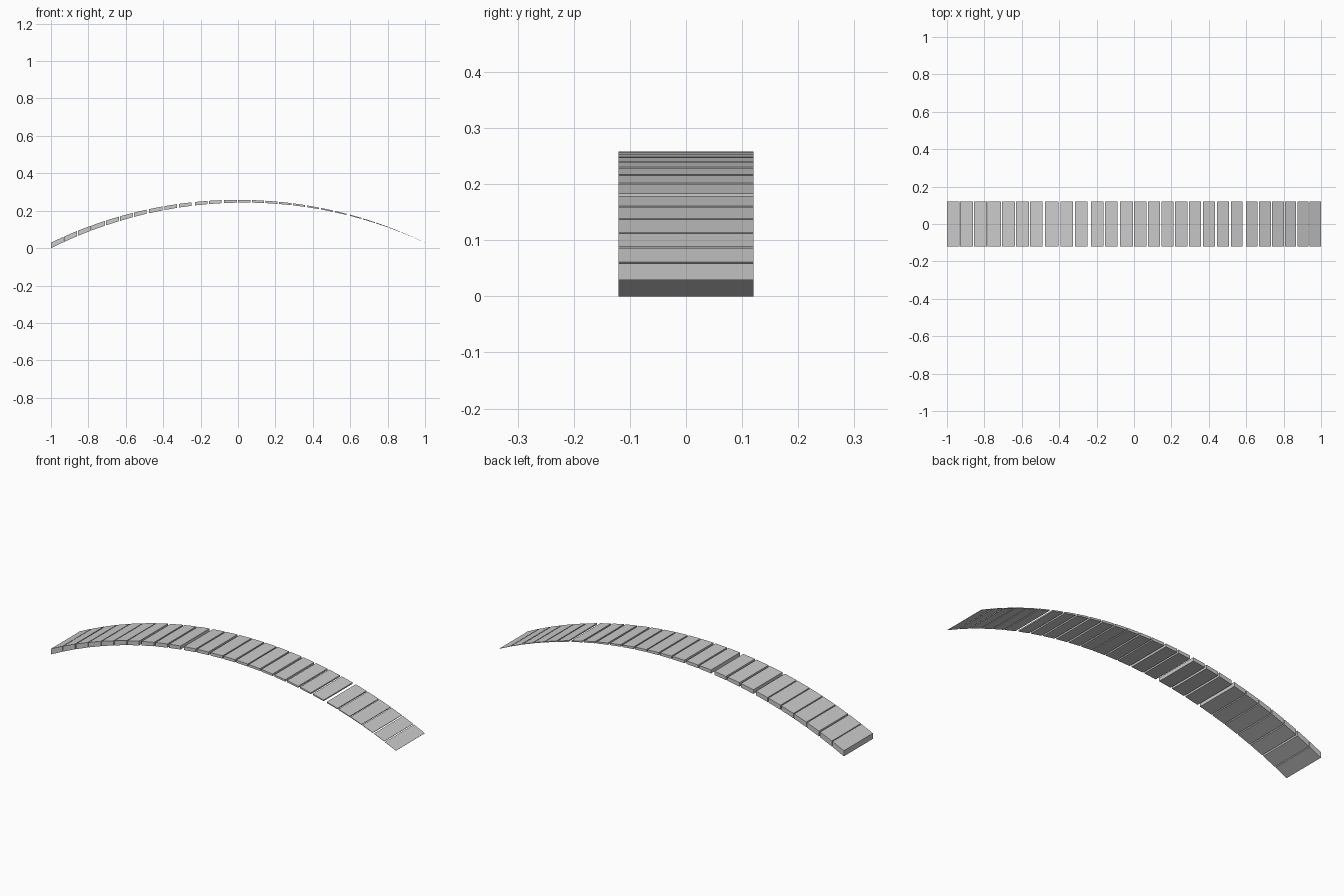
import bpy, math

if "Cube" in bpy.data.objects:
    bpy.data.objects.remove(bpy.data.objects["Cube"])

HALF_WIDTH = 0.12
R = 2.30          # radius of the arched top
PEAK = 0.258

# left edge and right edge of each plank along x
STARTS = [-1.0, -.93, -.855, -.782, -.707, -.632, -.557, -.475, -.394, -.316,
          -.229, -.154, -.075, .001, .074, .146, .22, .295, .369, .444,
          .518, .599, .668, .737, .806, .873, .937]
ENDS = [-.934, -.862, -.787, -.712, -.637, -.562, -.49, -.403, -.326, -.249,
        -.162, -.087, -.006, .066, .14, .212, .285, .358, .434, .507,
        .581, .661, .732, .801, .866, .932, 1.0]


def top(x):
    return PEAK - (R - math.sqrt(R * R - x * x))


def bottom(x):
    # thickness tapers evenly from the left end to a thin right tip
    return top(x) - (0.0005 + 0.0145 * (1 - x))


def plank(name, x0, x1):
    profile = [(x0, bottom(x0)), (x1, bottom(x1)), (x1, top(x1)), (x0, top(x0))]
    verts = [(x, y, z) for y in (-HALF_WIDTH, HALF_WIDTH) for x, z in profile]
    faces = [(0, 1, 2, 3), (7, 6, 5, 4)]
    faces += [(i, i + 4, (i + 1) % 4 + 4, (i + 1) % 4) for i in range(4)]
    mesh = bpy.data.meshes.new(name)
    mesh.from_pydata(verts, [], faces)
    obj = bpy.data.objects.new(name, mesh)
    bpy.context.collection.objects.link(obj)
    # stand the lowest corner on the ground
    obj.location.z = -bottom(-1)


# row of planks along the arch
for i, (a, b) in enumerate(zip(STARTS, ENDS)):
    plank(f"plank_{i + 1:02d}", a, b)
